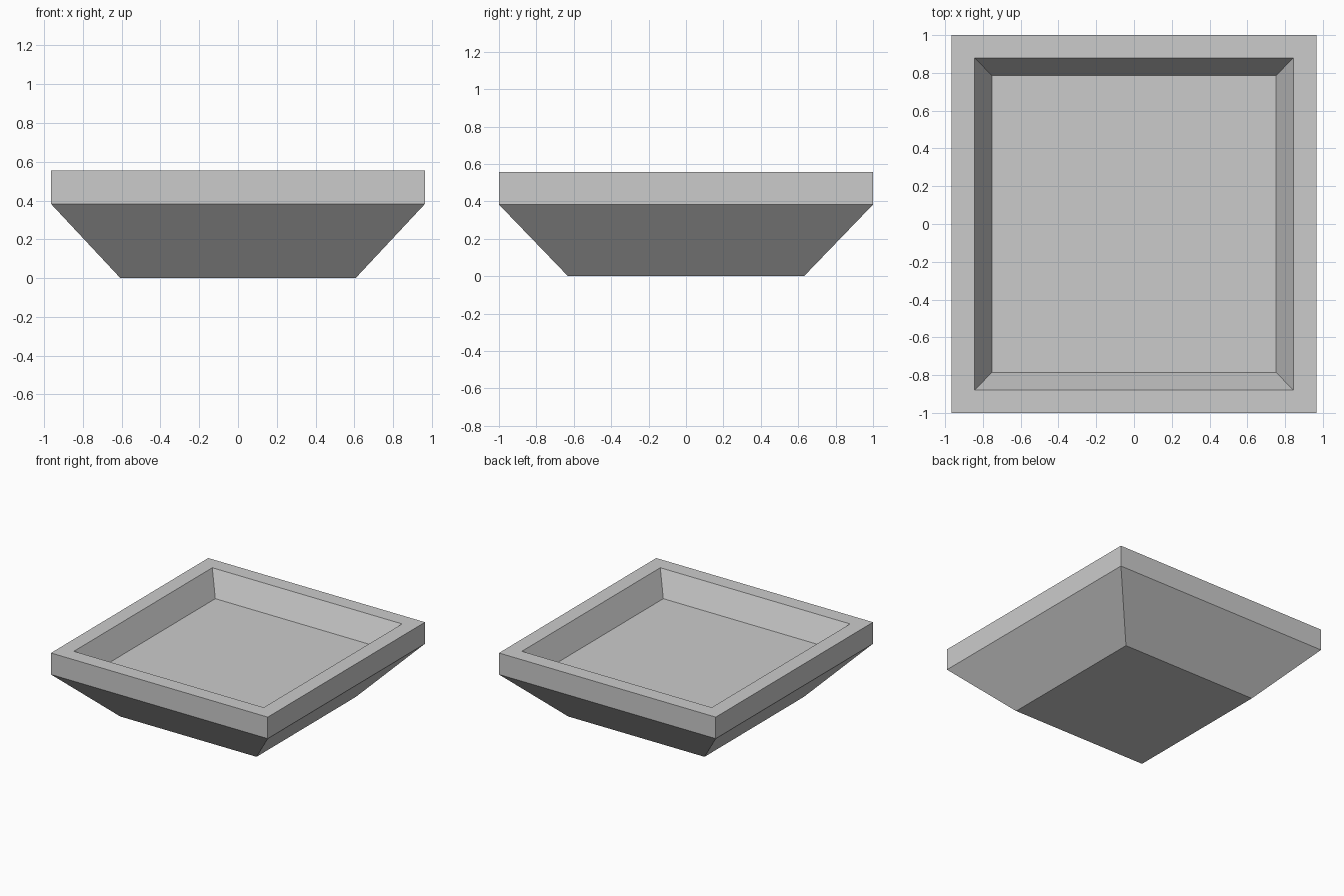
import bpy
import bmesh

# Remove the default cube
cube = bpy.data.objects.get("Cube")
if cube:
    bpy.data.objects.remove(cube, do_unlink=True)

grey = bpy.data.materials.new("stone grey")
grey.use_nodes = True
colour = (0.6, 0.6, 0.6, 1)
grey.diffuse_color = colour
grey.node_tree.nodes["Principled BSDF"].inputs["Base Color"].default_value = colour

# Rectangular rings (half width, half depth, height), from the base,
# up the flared sides and the rim, then down into the recess
rings = [
    (0.607, 0.631, 0.0),
    (0.965, 1.0, 0.383),
    (0.965, 1.0, 0.556),
    (0.845, 0.88, 0.556),
    (0.753, 0.787, 0.367),
]

bm = bmesh.new()
loops = [[bm.verts.new((sx * w, sy * d, z))
          for sx, sy in ((-1, -1), (1, -1), (1, 1), (-1, 1))]
         for w, d, z in rings]

# Sides, rim and recess walls
for low, high in zip(loops, loops[1:]):
    for i in range(4):
        j = (i + 1) % 4
        bm.faces.new((low[i], low[j], high[j], high[i]))

# Underside and recess floor
bm.faces.new(reversed(loops[0]))
bm.faces.new(loops[-1])
bmesh.ops.recalc_face_normals(bm, faces=bm.faces)

mesh = bpy.data.meshes.new("square_basin")
bm.to_mesh(mesh)
bm.free()
mesh.materials.append(grey)
basin = bpy.data.objects.new("square_basin", mesh)
bpy.context.collection.objects.link(basin)
